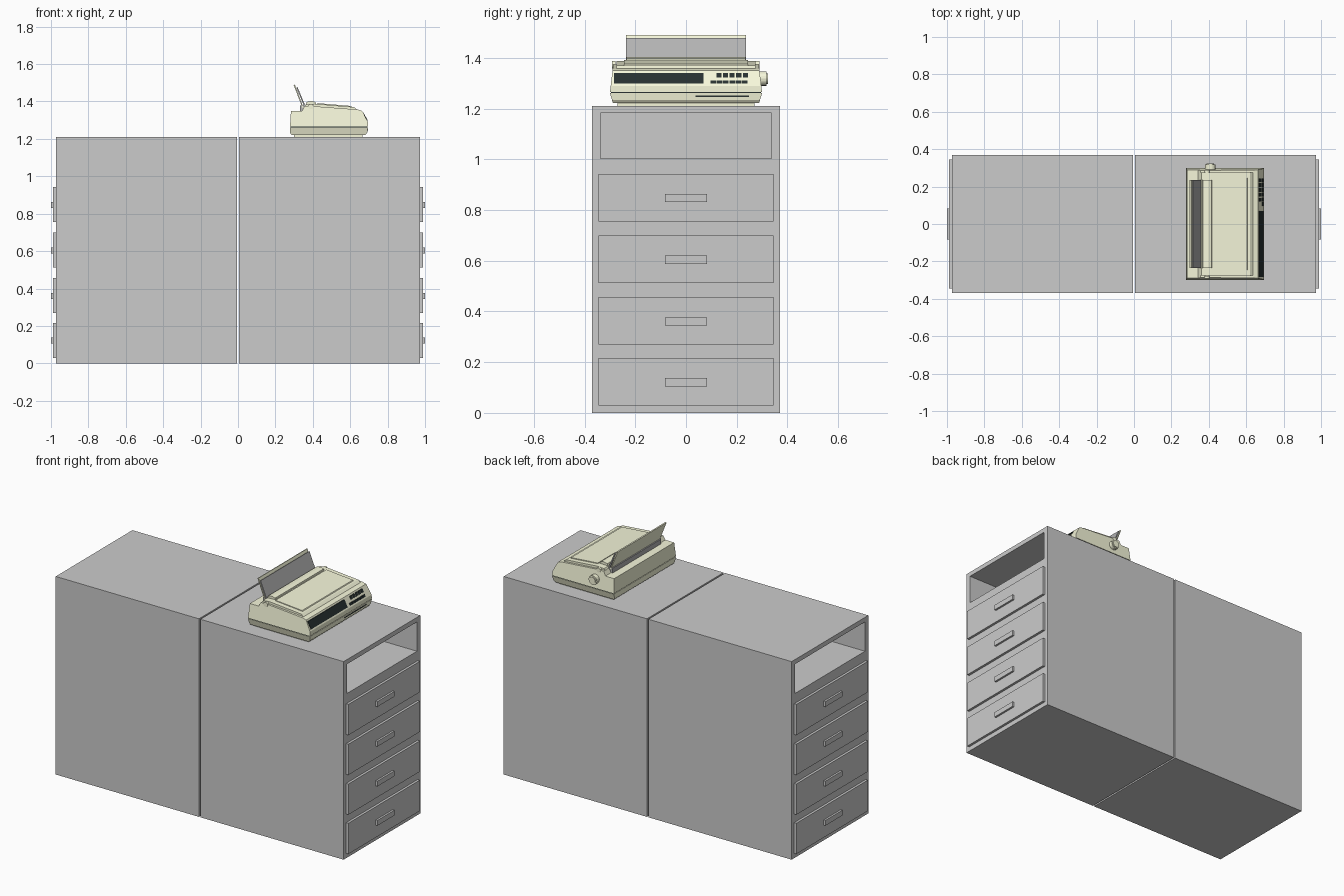
import bpy, bmesh, math
from mathutils import Vector

if "Cube" in bpy.data.objects:
    bpy.data.objects.remove(bpy.data.objects["Cube"])


def material(name, rgb):
    m = bpy.data.materials.new(name)
    m.diffuse_color = (*rgb, 1)
    m.use_nodes = True
    m.node_tree.nodes["Principled BSDF"].inputs["Base Color"].default_value = m.diffuse_color
    return m


CREAM = material("cream_plastic", (0.93, 0.94, 0.71))
BLACK = material("black_plastic", (0.02, 0.03, 0.03))
SMOKE = material("smoked_plastic", (0.45, 0.45, 0.45))


def finish(bm, name, mat=None):
    bmesh.ops.recalc_face_normals(bm, faces=bm.faces)
    me = bpy.data.meshes.new(name)
    bm.to_mesh(me)
    bm.free()
    ob = bpy.data.objects.new(name, me)
    bpy.context.collection.objects.link(ob)
    if mat:
        me.materials.append(mat)
    return ob


def box_bm(x, y, z):
    bm = bmesh.new()
    bmesh.ops.create_cube(bm, size=1)
    for v in bm.verts:
        v.co = Vector(r[0] if c < 0 else r[1] for r, c in zip((x, y, z), v.co))
    return bm


def box(name, x, y, z, mat=None):
    return finish(box_bm(x, y, z), name, mat)


def prism(name, pts, half, mat, taper=0.0, z0=0.0):
    """Extrude an x-z profile along y; ends lean in as z leaves z0."""
    bm = bmesh.new()
    ends = []
    for s in (-1, 1):
        ends.append([bm.verts.new((x, s * (half - taper * abs(z - z0)), z)) for x, z in pts])
        bm.faces.new(ends[-1])
    n = len(pts)
    for i in range(n):
        j = (i + 1) % n
        bm.faces.new((ends[0][i], ends[0][j], ends[1][j], ends[1][i]))
    return finish(bm, name, mat)


def cylinder(name, r, depth, loc, axis, mat, sides=12):
    bm = bmesh.new()
    bmesh.ops.create_cone(bm, cap_ends=True, segments=sides, radius1=r, radius2=r, depth=depth)
    rot = Vector((0, 0, 1)).rotation_difference(Vector(axis)).to_matrix()
    for v in bm.verts:
        v.co = rot @ v.co + Vector(loc)
    return finish(bm, name, mat)


# Two back-to-back cabinets with an open top compartment and four drawers
for side, s in (("right", 1), ("left", -1)):
    bm = box_bm(sorted((s * 0.005, s * 0.973)), (-0.37, 0.37), (0, 1.21))
    end = max(bm.faces, key=lambda f: s * f.calc_center_median().x)
    bmesh.ops.inset_individual(bm, faces=[end], thickness=0.03)
    for v in end.verts:
        v.co.y = math.copysign(0.338, v.co.y)
        v.co.z = 1.003 if v.co.z < 0.6 else 1.182
    inner = bmesh.ops.extrude_discrete_faces(bm, faces=[end])["faces"][0]
    rim = list(inner.verts)
    for v in rim:
        v.co.x -= s * 0.93
    # discrete extrusion keeps the wall edges joined to the moved back panel
    finish(bm, side + "_cabinet")
    for i, zc in enumerate((0.123, 0.363, 0.606, 0.849)):
        box(f"{side}_drawer_{i + 1}", sorted((s * 0.97, s * 0.988)), (-0.345, 0.345),
            (zc - 0.094, zc + 0.094))
        box(f"{side}_handle_{i + 1}", sorted((s * 0.985, s * 1.0)), (-0.082, 0.082),
            (zc - 0.018, zc + 0.014))

# Printer housing: plinth, lower tray, dark seam, upper shell
box("printer_foot", (0.30, 0.665), (-0.27, 0.27), (1.21, 1.226), CREAM)
prism("printer_lower_body",
      [(0.285, 1.222), (0.682, 1.222), (0.692, 1.235), (0.695, 1.261), (0.278, 1.261), (0.279, 1.232)],
      0.30, CREAM, 0.3, 1.261)
box("printer_seam", (0.282, 0.691), (-0.296, 0.296), (1.259, 1.267), BLACK)
prism("printer_upper_body",
      [(0.278, 1.265), (0.695, 1.265), (0.695, 1.29), (0.663, 1.35), (0.64, 1.357), (0.40, 1.375),
       (0.355, 1.375), (0.342, 1.35), (0.283, 1.35)],
      0.30, CREAM, 0.12, 1.265)

# Lid with raised inner cover and rear bar
prism("printer_lid",
      [(0.35, 1.365), (0.362, 1.385), (0.41, 1.388), (0.62, 1.370), (0.642, 1.352), (0.62, 1.345)],
      0.275, CREAM)
prism("lid_cover", [(0.425, 1.375), (0.425, 1.391), (0.605, 1.376), (0.615, 1.36)], 0.245, CREAM)
prism("rear_bar", [(0.362, 1.38), (0.368, 1.398), (0.395, 1.403), (0.415, 1.397), (0.418, 1.38)],
      0.235, CREAM)
box("paper_slot", (0.332, 0.362), (-0.235, 0.235), (1.35, 1.379), SMOKE)

# Tilted paper support with a smoked sheet on its front
prism("paper_support", [(0.345, 1.365), (0.351, 1.365), (0.304, 1.49), (0.297, 1.488)], 0.236, CREAM)
prism("paper_sheet", [(0.353, 1.375), (0.360, 1.377), (0.318, 1.478), (0.312, 1.475)], 0.236, SMOKE)

# Lid pivots and paper-feed knob
for name, y in (("front_pivot", -0.285), ("back_pivot", 0.282)):
    cylinder(name, 0.014, 0.014, (0.39, y, 1.373), (0, 1, 0), CREAM)
cylinder("feed_knob", 0.028, 0.028, (0.408, 0.304, 1.318), (0, 1, 0), CREAM, 16)
cylinder("feed_knob_cap", 0.020, 0.006, (0.408, 0.32, 1.318), (0, 1, 0), CREAM, 16)


# Control strip on the sloping front face
def front_patch(name, y0, y1, z0, z1, out=0.003, mat=BLACK):
    def fx(z):
        return 0.695 - (z - 1.29) * 0.032 / 0.06
    bm = box_bm((0, 1), (y0, y1), (z0, z1))
    for v in bm.verts:
        v.co.x = fx(v.co.z) + (out if v.co.x > 0.5 else -0.006)
    return finish(bm, name, mat)


front_patch("display_window", -0.284, 0.07, 1.299, 1.341)
for i in range(5):
    front_patch(f"upper_button_{i + 1}", 0.120 + i * 0.026, 0.140 + i * 0.026, 1.323, 1.341)
for i in range(6):
    front_patch(f"lower_button_{i + 1}", 0.096 + i * 0.025, 0.118 + i * 0.025, 1.299, 1.311)
box("front_groove", (0.68, 0.6955), (0.038, 0.248), (1.246, 1.251), BLACK)
